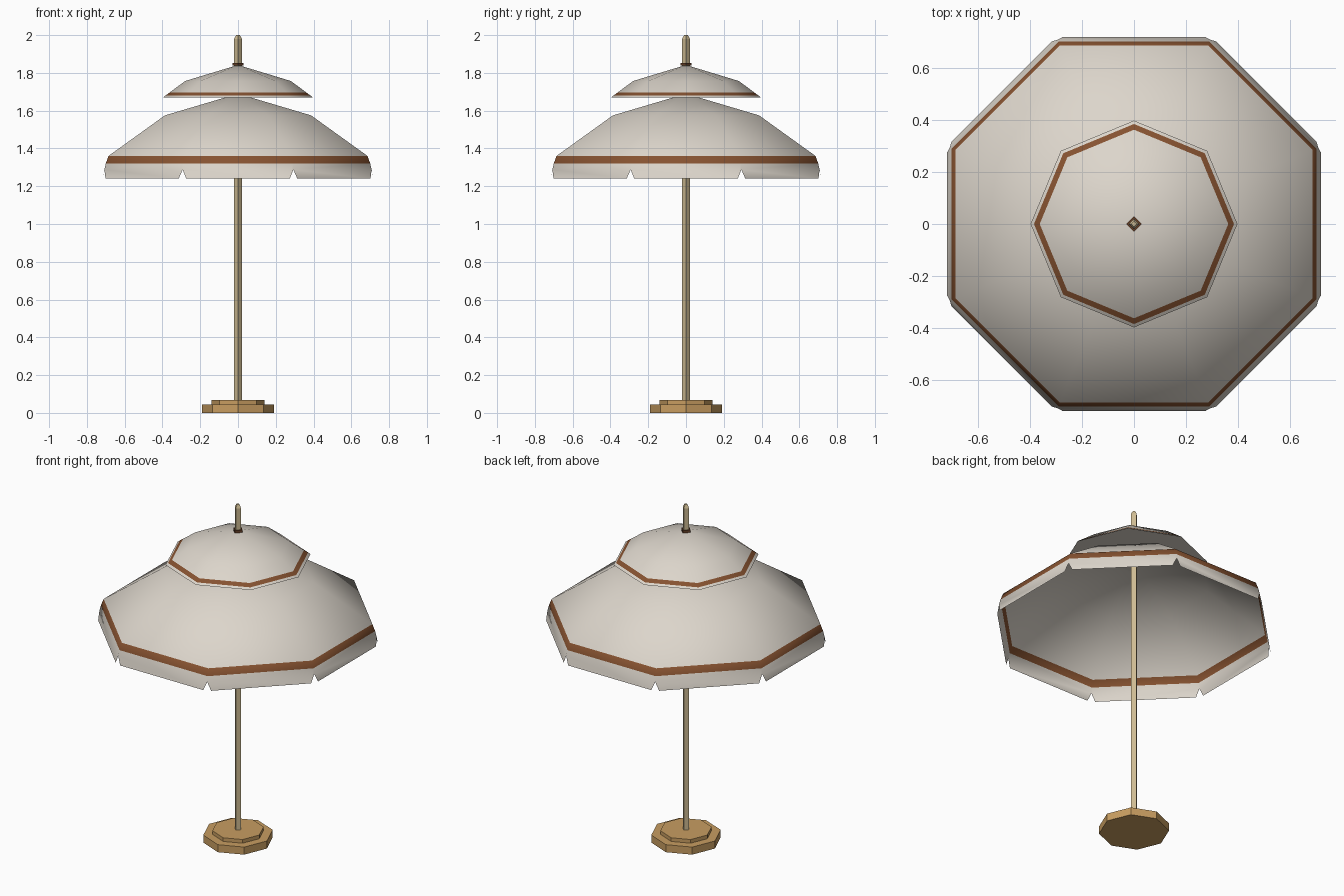
import bpy, bmesh, math

if "Cube" in bpy.data.objects:
    bpy.data.objects.remove(bpy.data.objects["Cube"])


def material(name, rgb):
    m = bpy.data.materials.new(name)
    m.diffuse_color = (*rgb, 1)
    m.use_nodes = True
    m.node_tree.nodes["Principled BSDF"].inputs["Base Color"].default_value = m.diffuse_color
    return m


CANVAS = material("cream canvas", (0.72, 0.67, 0.60))
STRIPE = material("brown stripe", (0.24, 0.085, 0.03))
POLE = material("pale wood", (0.62, 0.50, 0.29))
BASE = material("tan wood", (0.58, 0.34, 0.12))
COLLAR = material("dark collar", (0.13, 0.05, 0.02))


def ring(bm, n, r, z, turn=0.0):
    return [bm.verts.new((r * math.cos(turn + math.tau * i / n),
                          r * math.sin(turn + math.tau * i / n), z)) for i in range(n)]


def lathe(bm, n, profile, turn=0.0, mats=None):
    """Faceted surface through (radius, z) points; radius 0 closes to a point."""
    rings = [ring(bm, n if r > 0 else 1, r, z, turn) for r, z in profile]
    for k, (a, b) in enumerate(zip(rings, rings[1:])):
        for i in range(n):
            j = (i + 1) % n
            vs = [a[i], a[j], b[j], b[i]] if len(b) > 1 else [a[i], a[j], b[0]]
            f = bm.faces.new(vs)
            f.material_index = mats[k] if mats else 0
    return rings


def finish(bm, name, mats, smooth=False):
    me = bpy.data.meshes.new(name)
    for f in bm.faces:
        f.smooth = smooth
    bm.to_mesh(me)
    bm.free()
    for m in mats:
        me.materials.append(m)
    ob = bpy.data.objects.new(name, me)
    bpy.context.collection.objects.link(ob)
    return ob


def solid(name, n, profile, mat):
    bm = bmesh.new()
    rings = lathe(bm, n, profile)
    bm.faces.new(rings[0][::-1])
    if len(rings[-1]) > 1:
        bm.faces.new(rings[-1])
    return finish(bm, name, [mat])


# Stepped octagonal base
solid("base_lower", 8, [(0.19, 0), (0.19, 0.045)], BASE)
solid("base_upper", 8, [(0.14, 0.045), (0.14, 0.067)], BASE)

# Square pole with tapered tip, and collar above the canopy
solid("pole", 4, [(0.021, 0.06), (0.021, 1.98), (0.01, 2.0)], POLE)
solid("collar", 4, [(0.03, 1.838), (0.03, 1.853)], COLLAR)

# Main canopy: flat sides face the axes
C = math.cos(math.pi / 8)
TURN = math.pi / 8
bm = bmesh.new()
rings = lathe(bm, 8, [(0.70 / C, 1.32), (0.686 / C, 1.36), (0.387 / C, 1.575), (0, 1.69)],
              TURN, [1, 0, 0])
# Hanging valance with a V notch at each corner
top = rings[0]
notch = ring(bm, 8, 0.7075 / C, 1.288, TURN)
low_r = 0.718 / C
for i in range(8):
    j = (i + 1) % 8
    a, b = [(low_r * math.cos(TURN + math.tau * k / 8), low_r * math.sin(TURN + math.tau * k / 8))
            for k in (i, j)]
    p, q = [bm.verts.new((a[0] + (b[0] - a[0]) * t, a[1] + (b[1] - a[1]) * t, 1.24))
            for t in (0.04, 0.96)]
    bm.faces.new([top[i], notch[i], p, q, notch[j], top[j]])
finish(bm, "main_canopy", [CANVAS, STRIPE], True)

# Upper canopy: corners on the axes
bm = bmesh.new()
lathe(bm, 8, [(0.397, 1.67), (0.384, 1.68), (0.362, 1.696), (0.28, 1.757), (0, 1.842)],
      0, [0, 1, 0, 0])
finish(bm, "upper_canopy", [CANVAS, STRIPE], True)

# Flat underside of the upper canopy
bm = bmesh.new()
bm.faces.new(ring(bm, 8, 0.397, 1.67)[::-1])
finish(bm, "upper_canopy_underside", [CANVAS])
